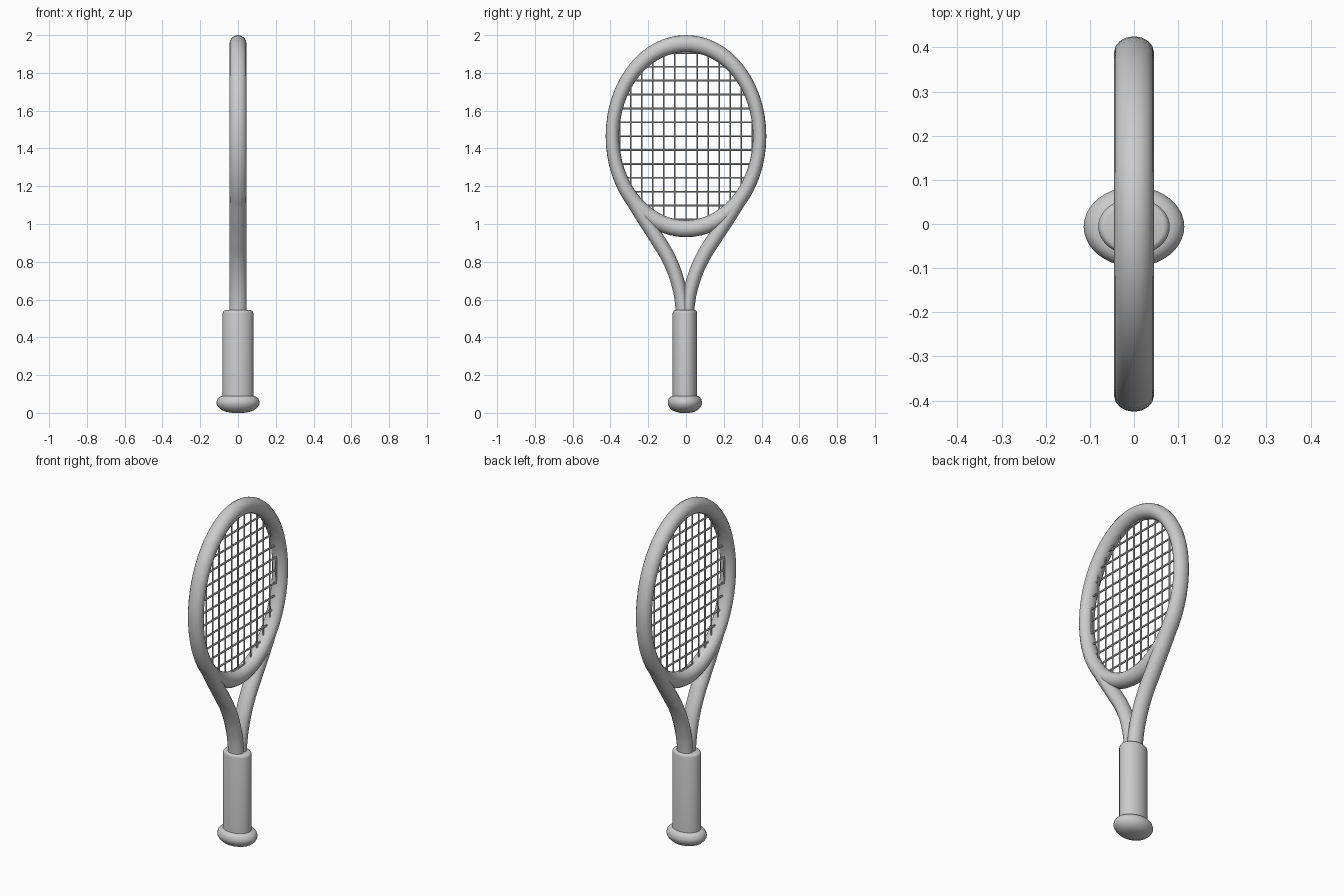
import bpy, bmesh, math

if "Cube" in bpy.data.objects:
    bpy.data.objects.remove(bpy.data.objects["Cube"])

FLAT = 0.795        # the whole racket is squeezed along y
CZ = 1.465          # hoop centre height
RING, TUBE = 0.49, 0.045
OFF = -0.006        # handle sits slightly off the hoop centre


def smooth(obj, angle=40):
    bpy.ops.object.select_all(action='DESELECT')
    obj.select_set(True)
    bpy.context.view_layer.objects.active = obj
    bpy.ops.object.shade_smooth_by_angle(angle=math.radians(angle))


def lathe(name, profile, steps=40):
    """Revolve an (r, z) profile about z, squeezed along y."""
    bm = bmesh.new()
    rings = []
    for r, z in profile:
        rings.append([bm.verts.new((r * math.cos(a), r * math.sin(a) * FLAT + OFF, z))
                      for a in (2 * math.pi * i / steps for i in range(steps))])
    for lo, hi in zip(rings, rings[1:]):
        for i in range(steps):
            j = (i + 1) % steps
            bm.faces.new((lo[i], lo[j], hi[j], hi[i]))
    bm.faces.new(rings[0][::-1])
    bm.faces.new(rings[-1])
    me = bpy.data.meshes.new(name)
    bm.to_mesh(me)
    bm.free()
    obj = bpy.data.objects.new(name, me)
    bpy.context.collection.objects.link(obj)
    smooth(obj)


def tube(name, paths, radius, res, spline='POLY'):
    """Round tubes along (y, z) paths, turned into one mesh."""
    cu = bpy.data.curves.new(name, 'CURVE')
    cu.dimensions = '3D'
    cu.bevel_depth, cu.bevel_resolution = radius, res
    cu.use_fill_caps = True
    cu.resolution_u = 8
    for path in paths:
        sp = cu.splines.new(spline)
        pts = sp.bezier_points if spline == 'BEZIER' else sp.points
        pts.add(len(path) - 1)
        for p, (y, z) in zip(pts, path):
            if spline == 'BEZIER':
                p.co = (0, y / FLAT, z)
                p.handle_left_type = p.handle_right_type = 'AUTO'
            else:
                p.co = (0, y / FLAT, z, 1)
    obj = bpy.data.objects.new(name, cu)
    obj.scale.y = FLAT
    bpy.context.collection.objects.link(obj)
    bpy.ops.object.select_all(action='DESELECT')
    obj.select_set(True)
    bpy.context.view_layer.objects.active = obj
    bpy.ops.object.convert(target='MESH')
    smooth(bpy.context.object)


# Oval head hoop
bpy.ops.mesh.primitive_torus_add(major_segments=64, minor_segments=16,
                                 major_radius=RING, minor_radius=TUBE,
                                 location=(0, 0, CZ), rotation=(0, math.pi / 2, 0))
hoop = bpy.context.object
hoop.name = "head_hoop"
hoop.scale.y = FLAT
smooth(hoop)

# Strings: chords of the hoop's centre line
mains, crosses = [], []
for i in range(-6, 7):
    u = i * 0.0735 / RING
    half = math.sqrt(1 - u * u)
    y, z = u * RING * FLAT, u * RING
    mains.append([(y, CZ - half * RING), (y, CZ + half * RING)])
    crosses.append([(-half * RING * FLAT, CZ + z), (half * RING * FLAT, CZ + z)])
tube("main_strings", mains, 0.0055, 1)
tube("cross_strings", crosses, 0.0055, 1)

# Forked throat
for side, name in ((-1, "throat_left"), (1, "throat_right")):
    path = [(0.012, 0.48), (0.017, 0.58), (0.042, 0.7), (0.09, 0.82),
            (0.157, 0.93), (0.228, 1.04), (0.29, 1.14)]
    pts = [(side * y + OFF * max(0, (1.1 - z) / 0.6), z) for y, z in path]
    tube(name, [pts], TUBE, 4, 'BEZIER')

# Grip with rounded top edge
lathe("grip", [(0.081, 0.06), (0.081, 0.528), (0.079, 0.536),
               (0.074, 0.542), (0.067, 0.544)])

# Butt cap
lathe("butt_cap", [(0.03, 0.0), (0.06, 0.005), (0.085, 0.014), (0.104, 0.03),
                   (0.113, 0.046), (0.114, 0.058), (0.109, 0.073),
                   (0.1, 0.083), (0.088, 0.089), (0.07, 0.091)])
